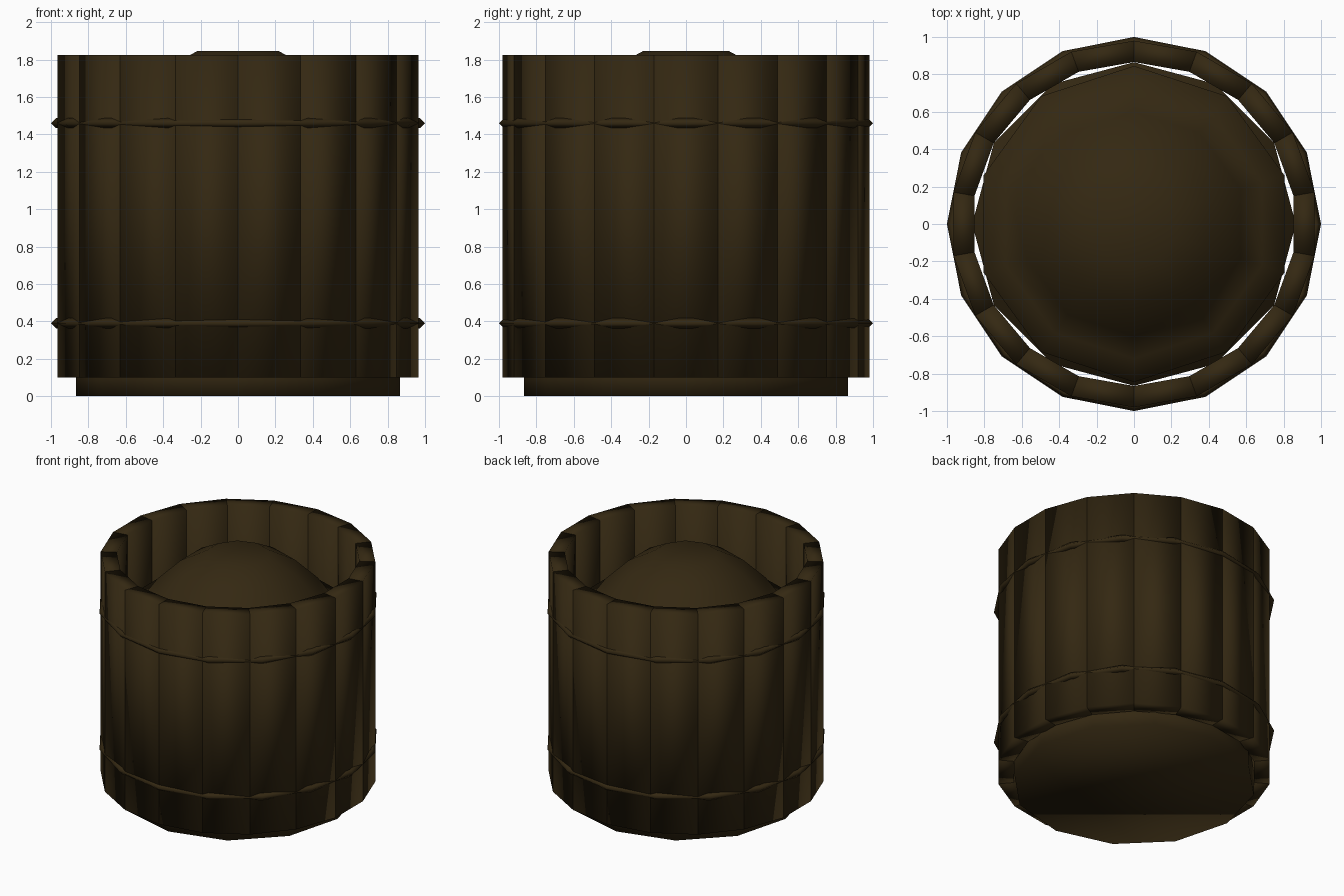
import bpy, bmesh, math

if "Cube" in bpy.data.objects:
    bpy.data.objects.remove(bpy.data.objects["Cube"])

wood = bpy.data.materials.new("dark_brown_wood")
wood.diffuse_color = (0.034, 0.021, 0.006, 1)
wood.use_nodes = True
wood.node_tree.nodes["Principled BSDF"].inputs["Base Color"].default_value = wood.diffuse_color


def make(name, bm):
    bmesh.ops.recalc_face_normals(bm, faces=bm.faces)
    mesh = bpy.data.meshes.new(name)
    bm.to_mesh(mesh)
    bm.free()
    mesh.materials.append(wood)
    mesh.shade_smooth()
    obj = bpy.data.objects.new(name, mesh)
    bpy.context.collection.objects.link(obj)
    return obj


def ring(bm, r, z, n, start):
    return [bm.verts.new((r * math.cos(start + i * math.tau / n),
                          r * math.sin(start + i * math.tau / n), z)) for i in range(n)]


def lathe(name, profile, n, start=0.0, closed=False):
    """Spin a radius/height profile; open profiles get flat end caps."""
    bm = bmesh.new()
    rings = [ring(bm, r, z, n, start) for r, z in profile]
    pairs = list(zip(rings, rings[1:]))
    if closed:
        pairs.append((rings[-1], rings[0]))
    else:
        bm.faces.new(rings[0])
        bm.faces.new(rings[-1])
    for a, b in pairs:
        for i in range(n):
            j = (i + 1) % n
            bm.faces.new((a[i], a[j], b[j], b[i]))
    return make(name, bm)


# Eighteen straight staves, each a softly shaded wedge block
STAVES, OUTER, INNER, LOW, HIGH = 18, 0.98, 0.866, 0.10, 1.825
for k in range(STAVES):
    bm = bmesh.new()
    a0 = -math.pi / 2 + k * math.tau / STAVES
    a1 = a0 + math.tau / STAVES
    corners = [(OUTER, a0), (OUTER, a1), (INNER, a1), (INNER, a0)]
    low, high = [[bm.verts.new((r * math.cos(a), r * math.sin(a), z)) for r, a in corners]
                 for z in (LOW, HIGH)]
    bm.faces.new(low)
    bm.faces.new(high)
    for i in range(4):
        j = (i + 1) % 4
        bm.faces.new((low[i], low[j], high[j], high[i]))
    make(f"stave_{k + 1}", bm)

# Two thin hoops with diamond cross-sections
for name, z in (("lower_hoop", 0.39), ("upper_hoop", 1.46)):
    lathe(name, [(1.0, z), (0.973, z + 0.027), (0.946, z), (0.973, z - 0.027)], 16, closed=True)

# Round base under the staves
lathe("base", [(0.865, 0.0), (0.865, 0.2)], 12)

# Heaped contents with a flat-topped dome and a narrow surrounding ledge
lathe("contents", [(0.845, 1.25), (0.845, 1.38), (0.72, 1.40), (0.60, 1.57),
                   (0.43, 1.735), (0.23, 1.845)], 10, math.pi / 2)
